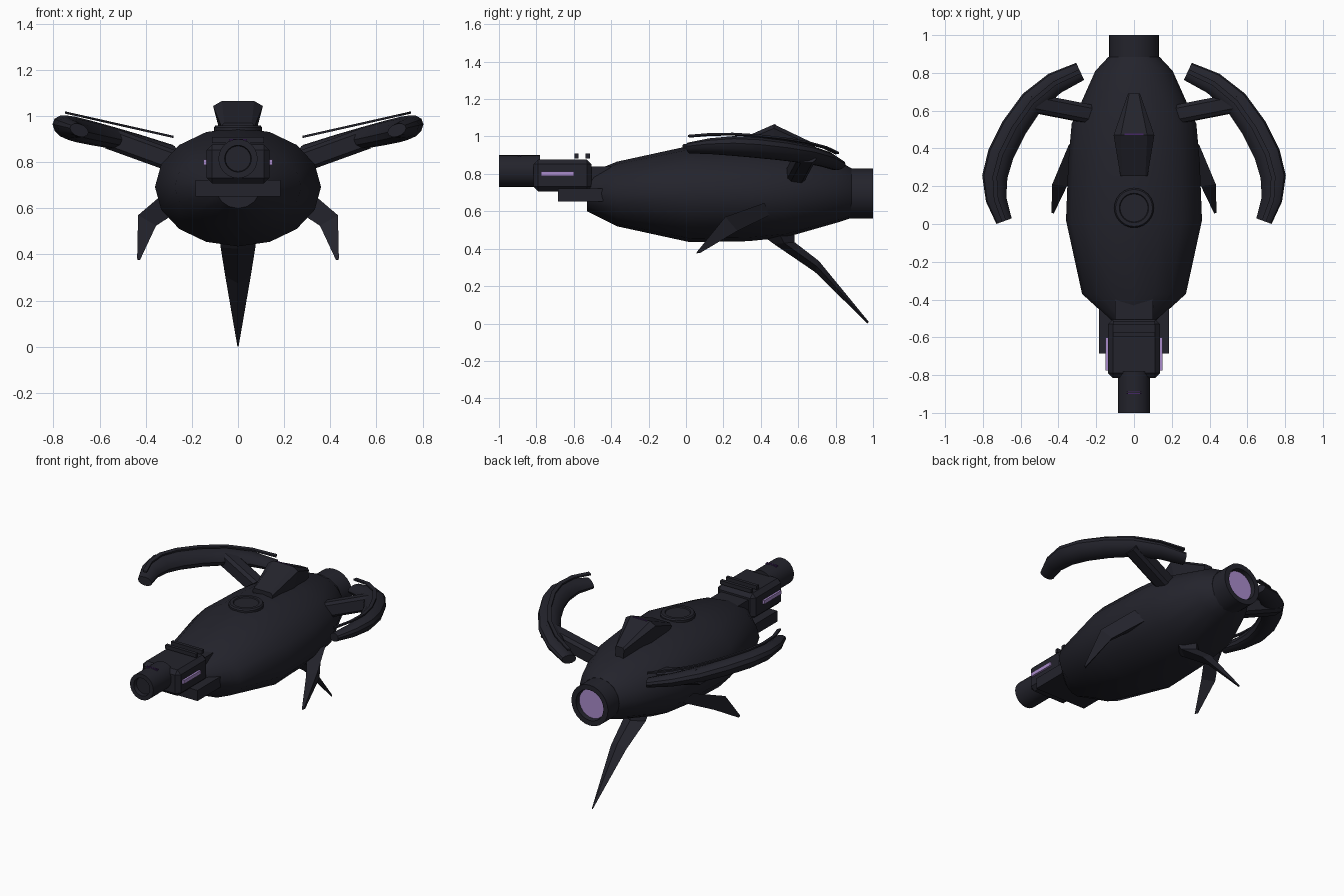
import bpy, bmesh, math
from mathutils import Vector, Matrix

if "Cube" in bpy.data.objects:
    bpy.data.objects.remove(bpy.data.objects["Cube"])


def material(name, rgb):
    m = bpy.data.materials.new(name)
    m.diffuse_color = (*rgb, 1)
    m.use_nodes = True
    m.node_tree.nodes["Principled BSDF"].inputs["Base Color"].default_value = m.diffuse_color
    return m


DARK = material("dark_hull", (0.017, 0.017, 0.025))
GLOW = material("violet_glow", (0.40, 0.26, 0.60))
DEEP = material("deep_violet", (0.06, 0.02, 0.13))


def finish(bm, name, mat, smooth=None, bevel=0):
    if bevel:
        bmesh.ops.bevel(bm, geom=bm.edges[:], offset=bevel, segments=1, affect='EDGES')
    bmesh.ops.recalc_face_normals(bm, faces=bm.faces[:])
    me = bpy.data.meshes.new(name)
    bm.to_mesh(me)
    bm.free()
    me.materials.append(mat)
    ob = bpy.data.objects.new(name, me)
    bpy.context.collection.objects.link(ob)
    if smooth:
        bpy.ops.object.select_all(action='DESELECT')
        ob.select_set(True)
        bpy.context.view_layer.objects.active = ob
        bpy.ops.object.shade_smooth_by_angle(angle=math.radians(smooth))
    return ob


def loft(name, rings, mat=DARK, smooth=None, caps=True):
    bm = bmesh.new()
    vs = [[bm.verts.new(p) for p in r] for r in rings]
    n = len(vs[0])
    for a, b in zip(vs, vs[1:]):
        for i in range(n):
            j = (i + 1) % n
            bm.faces.new((a[i], a[j], b[j], b[i]))
    if caps:
        bm.faces.new(vs[0])
        bm.faces.new(vs[-1])
    return finish(bm, name, mat, smooth)


def box(name, x, y, z, mat=DARK, bevel=0):
    bm = bmesh.new()
    bmesh.ops.create_cube(bm, size=1)
    for v in bm.verts:
        v.co = [(a + b) / 2 + c * (b - a) for (a, b), c in zip((x, y, z), v.co)]
    return finish(bm, name, mat, bevel=bevel)


def ellipse(y, rx, rz, zc, n=16):
    return [(rx * math.cos(2 * math.pi * i / n), y, zc + rz * math.sin(2 * math.pi * i / n))
            for i in range(n)]


def turned(name, profile, zc, n=24, mat=DARK):
    return loft(name, [ellipse(y, r, r, zc, n) for y, r in profile], mat, 35)


# main hull: y, half width, top, bottom
hull = [(-0.53, 0.10, 0.80, 0.60), (-0.37, 0.275, 0.865, 0.52), (0.02, 0.36, 0.95, 0.435),
        (0.33, 0.348, 0.945, 0.44), (0.53, 0.33, 0.93, 0.46), (0.81, 0.205, 0.87, 0.54),
        (0.885, 0.135, 0.83, 0.565)]
loft("hull", [ellipse(y, w, (t - b) / 2, (t + b) / 2) for y, w, t, b in hull], smooth=40)

# rear engine nozzle with glowing recessed disc
turned("engine_nozzle", [(0.85, 0.133), (1.0, 0.133), (1.0, 0.10), (0.965, 0.097)], 0.695)
turned("engine_glow", [(0.967, 0.095), (0.972, 0.095)], 0.695, mat=GLOW)

# front head block, barrel and lower plate
box("head_block", (-0.137, 0.137), (-0.815, -0.505), (0.707, 0.877), bevel=0.025)
turned("front_barrel", [(-0.78, 0.085), (-1.0, 0.085), (-1.0, 0.058), (-0.975, 0.055)], 0.815)
box("chin_plate", (-0.185, 0.185), (-0.685, -0.445), (0.652, 0.722))
box("neck_block", (-0.10, 0.10), (-0.56, -0.40), (0.68, 0.84))
for i, y in enumerate((-0.585, -0.525)):
    box(f"head_rail_{i}", (-0.112, 0.112), (y - 0.011, y + 0.011), (0.883, 0.908))
for s in (-1, 1):
    box("head_light", tuple(sorted((s * 0.136, s * 0.150))), (-0.775, -0.60), (0.788, 0.812), GLOW)
for y in (-0.885, -0.897):
    box("barrel_mark", (-0.04, 0.04), (y - 0.002, y + 0.002), (0.893, 0.901), DEEP)

# round top hatch with a raised rim
hatch = [(0.105, 0.90), (0.105, 0.95), (0.098, 0.959), (0.078, 0.959), (0.074, 0.953)]
loft("top_hatch", [[(r * math.cos(i * math.pi / 12), 0.085 + r * math.sin(i * math.pi / 12), z)
                    for i in range(24)] for r, z in hatch], smooth=30)

# dorsal wedge: y, bottom width, edge width, top width, bottom z, edge z, top z
wedge = [(0.255, 0.068, 0.072, 0.06, 0.90, 0.955, 0.97),
         (0.47, 0.07, 0.108, 0.07, 0.90, 1.043, 1.065),
         (0.69, 0.025, 0.032, 0.025, 0.86, 0.945, 0.96)]
loft("dorsal_wedge", [[(-b, y, zb), (-e, y, ze), (-t, y, zt), (t, y, zt), (e, y, ze), (b, y, zb)]
                      for y, b, e, t, zb, ze, zt in wedge])
box("wedge_mark", (-0.05, 0.05), (0.472, 0.478), (1.058, 1.066), DEEP)

# curved side booms: x, y, half width, half thickness; they lie in a tilted plane
arc = [(0.285, 0.808, 0.05, 0.028), (0.42, 0.745, 0.06, 0.04), (0.54, 0.645, 0.066, 0.048),
       (0.635, 0.51, 0.069, 0.053), (0.705, 0.37, 0.07, 0.055), (0.737, 0.25, 0.067, 0.052),
       (0.73, 0.13, 0.055, 0.042), (0.688, 0.015, 0.043, 0.028)]
TILT = 0.225


def boom_rings(section, s):
    rings = []
    for i, (x, y, w, h) in enumerate(arc):
        a, b = arc[max(i - 1, 0)], arc[min(i + 1, len(arc) - 1)]
        t = Vector((b[0] - a[0], b[1] - a[1])).normalized()
        ring = []
        for u, v in section(w, h):
            px, py = x + t.y * u, y - t.x * u
            ring.append((s * px, py, 0.95 + TILT * (px - 0.74) + v))
        rings.append(ring)
    return rings


def oval(w, h):
    return [(w * math.cos(k * math.pi / 6), h * math.sin(k * math.pi / 6)) for k in range(12)]


def ribbon(w, h):
    z = 0.058
    return [(-0.012, z), (0.012, z), (0.012, z + 0.01), (-0.012, z + 0.01)]


for s, side in ((-1, "left"), (1, "right")):
    loft(f"{side}_boom", boom_rings(oval, s), smooth=35)
    loft(f"{side}_boom_strip", boom_rings(ribbon, s), smooth=35)

    # strut joining hull and boom
    strut = []
    for x, y, z in ((0.20, 0.575, 0.775), (0.56, 0.645, 0.905)):
        strut.append([(s * (x - 0.35 * v), y + u, z + v) for u, v in
                      ((-0.05, -0.03), (-0.03, -0.045), (0.03, -0.045), (0.05, -0.03),
                       (0.05, 0.03), (0.03, 0.045), (-0.03, 0.045), (-0.05, 0.03))])
    loft(f"{side}_strut", strut)

    # bent, forward-swept side fin
    fin = [[(0.345, 0.42, 0.645), (0.27, 0.33, 0.58), (0.29, 0.45, 0.58)],
           [(0.433, 0.21, 0.57), (0.355, 0.20, 0.525), (0.40, 0.275, 0.495)],
           [(0.437, 0.06, 0.385), (0.425, 0.055, 0.375), (0.435, 0.075, 0.377)]]
    loft(f"{side}_fin", [[(s * x, y, z) for x, y, z in r] for r in fin])

# long ventral fin: half width, front edge, rear edge
keel = [(0.08, (0.41, 0.47), (0.58, 0.50)), (0.075, (0.47, 0.425), (0.58, 0.435)),
        (0.055, (0.69, 0.275), (0.71, 0.335)), (0.003, (0.97, 0.0), (0.978, 0.008))]
loft("ventral_fin", [[(0, *f), (w, (f[0] + r[0]) / 2, (f[1] + r[1]) / 2), (0, *r),
                      (-w, (f[0] + r[0]) / 2, (f[1] + r[1]) / 2)] for w, f, r in keel])
